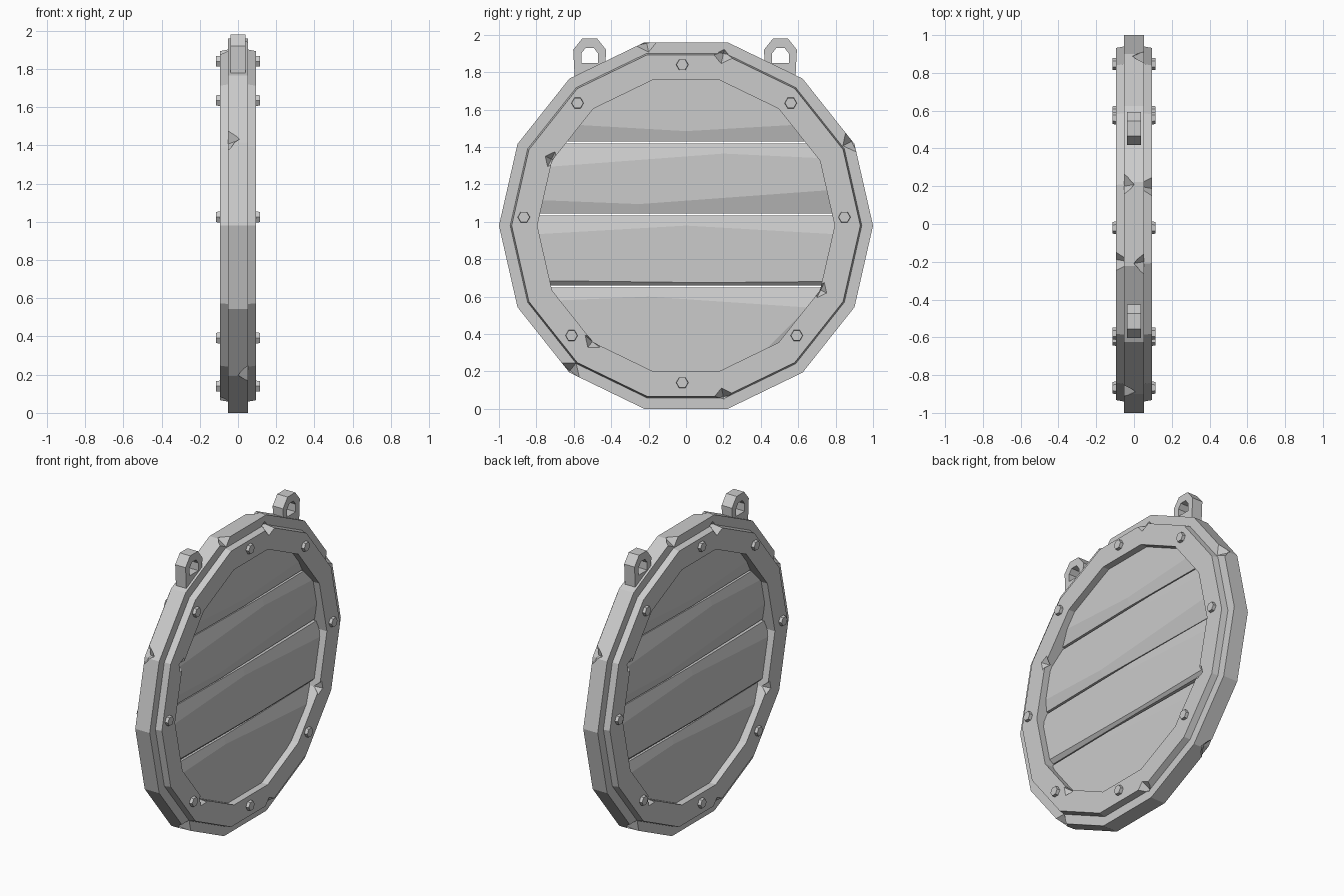
import bpy, bmesh, math
from mathutils import Vector, Matrix

CZ = 0.98      # height of the disc centre
SIDES = 14
SIGNS = (1, -1)

if "Cube" in bpy.data.objects:
    bpy.data.objects.remove(bpy.data.objects["Cube"])

grey = bpy.data.materials.new("plain_grey")
grey.use_nodes = True
grey.diffuse_color = (0.6, 0.6, 0.6, 1)
grey.node_tree.nodes["Principled BSDF"].inputs["Base Color"].default_value = (0.6, 0.6, 0.6, 1)


def finish(bm, name):
    bmesh.ops.recalc_face_normals(bm, faces=bm.faces)
    mesh = bpy.data.meshes.new(name)
    bm.to_mesh(mesh)
    bm.free()
    mesh.materials.append(grey)
    ob = bpy.data.objects.new(name, mesh)
    bpy.context.collection.objects.link(ob)
    return ob


def polar(radius, i, x):
    a = math.tau * i / SIDES
    return Vector((x, radius * math.cos(a), CZ + 1.005 * radius * math.sin(a)))


def cut(bm, point, normal):
    """Slice a convex solid, dropping the side the normal points to."""
    res = bmesh.ops.bisect_plane(bm, geom=bm.verts[:] + bm.edges[:] + bm.faces[:],
                                 plane_co=point, plane_no=normal, clear_outer=True)
    edges = [e for e in res["geom_cut"] if isinstance(e, bmesh.types.BMEdge)]
    if edges:
        bmesh.ops.holes_fill(bm, edges=edges, sides=0)


def shave(bm, a, b, c, outward):
    n = (b - a).cross(c - a).normalized()
    cut(bm, a, n if n.dot(outward) > 0 else -n)


# Frame: stepped section swept round the 14 sides
def build_frame():
    half = [(0.795, 0.095), (0.932, 0.095), (0.94, 0.053), (1.0, 0.053)]
    section = half + [(r, -x) for r, x in reversed(half)]
    bm = bmesh.new()
    rings = [[bm.verts.new(polar(r, i, x)) for r, x in section] for i in range(SIDES)]
    n = len(section)
    for i in range(SIDES):
        a, b = rings[i], rings[(i + 1) % SIDES]
        for j in range(n):
            k = (j + 1) % n
            bm.faces.new((a[j], a[k], b[k], b[j]))
    return finish(bm, "frame")


# Chips knocked out of the frame edges: x, y, z, size
CHIPS = [(0.053, 0.885, 1.43, 0.065), (0.053, -0.62, 0.205, 0.065),
         (0.053, -0.21, 1.955, 0.06), (0.095, 0.2, 1.9, 0.07),
         (0.095, 0.2, 0.065, 0.06), (0.095, -0.5, 0.36, 0.05),
         (0.095, -0.72, 1.335, 0.045), (0.095, 0.72, 0.635, 0.045)]


def chip_frame(frame):
    bm = bmesh.new()
    for s in SIGNS:
        for x, y, z, size in CHIPS:
            turn = Matrix.Rotation(math.atan2(z - CZ, s * y), 4, "X")
            place = Matrix.Translation((s * x, s * y, z))
            shape = Matrix.Diagonal((size, size * 0.8, size, 1))
            bmesh.ops.create_uvsphere(bm, u_segments=4, v_segments=2, radius=1,
                                      matrix=place @ turn @ shape)
    cutter = finish(bm, "chip_cutter")
    cutter.hide_render = True
    mod = frame.modifiers.new("chips", "BOOLEAN")
    mod.operation = "DIFFERENCE"
    mod.solver = "EXACT"
    mod.object = cutter
    bpy.context.view_layer.objects.active = frame
    bpy.ops.object.modifier_apply(modifier=mod.name)
    bpy.data.objects.remove(cutter)


# Planks: the disc sliced into four boards with worn edges
FACE = 0.05
GAPS = [0.655, 1.04, 1.425]


def wear_edge(bm, z, up, depth, ridge):
    """Shallow facets that are widest near the middle of a board edge."""
    for s in SIGNS:
        mid = Vector((s * FACE, s * ridge, z - up * depth))
        low = Vector((s * (FACE - 0.014), s * ridge, z))
        for end in SIGNS:
            tip = Vector((s * FACE, end * 0.85, z - up * 0.006))
            shave(bm, mid, tip, low, Vector((s, 0, up)))


def build_plank(index):
    bm = bmesh.new()
    caps = [[bm.verts.new(polar(0.82, i, x)) for i in range(SIDES)] for x in (FACE, -FACE)]
    for cap in caps:
        bm.faces.new(cap)
    for i in range(SIDES):
        j = (i + 1) % SIDES
        bm.faces.new((caps[0][i], caps[0][j], caps[1][j], caps[1][i]))
    if index > 0:
        z = GAPS[index - 1] + 0.005
        cut(bm, Vector((0, 0, z)), Vector((0, 0, -1)))
        wear_edge(bm, z, -1, (0.015, 0.05, 0.055)[index - 1], (0.1, -0.25, 0)[index - 1])
    if index < 3:
        z = GAPS[index] - 0.005
        cut(bm, Vector((0, 0, z)), Vector((0, 0, 1)))
        wear_edge(bm, z, 1, (0.05, 0.055, 0.055)[index], (-0.2, 0, 0.2)[index])
    if index == 0:
        # broken lower corner
        for s in SIGNS:
            shave(bm, Vector((s * FACE, s * 0.74, 0.63)), Vector((s * FACE, s * 0.3, 0.19)),
                  Vector((s * 0.01, s * 0.63, 0.33)), Vector((s, s, -1)))
    finish(bm, "plank_%d" % (index + 1))


# Bolts: hexagonal heads on both faces
def build_bolts():
    spots = [(-0.02, 1.84), (-0.02, 0.14)]
    spots += [(s * y - 0.01, z) for s in SIGNS for y, z in ((0.57, 1.635), (0.857, 1.025), (0.602, 0.392))]
    for s in SIGNS:
        for k, (y, z) in enumerate(spots):
            bm = bmesh.new()
            place = Matrix.Translation((s * 0.1, y, z)) @ Matrix.Rotation(s * math.pi / 2, 4, "Y")
            bmesh.ops.create_cone(bm, cap_ends=True, segments=6, radius1=0.034, radius2=0.031,
                                  depth=0.03, matrix=place)
            finish(bm, "%s_bolt_%d" % ("left" if s > 0 else "right", k + 1))


# Hanging loops: an angular arch with a sill, given thickness in x
def build_loop(y, name):
    outer = [(-0.08, 1.77), (-0.088, 1.92), (-0.04, 1.98), (0.04, 1.98), (0.088, 1.92), (0.08, 1.77)]
    inner = [(-0.045, 1.85), (-0.045, 1.9), (-0.022, 1.93), (0.022, 1.93), (0.045, 1.9), (0.045, 1.85)]
    bm = bmesh.new()
    n = len(outer)
    sides = []
    for x in (-0.038, 0.038):
        o = [bm.verts.new((x, y + u, z)) for u, z in outer]
        i = [bm.verts.new((x, y + u, z)) for u, z in inner]
        sides.append((o, i))
        for k in range(n):
            m = (k + 1) % n
            bm.faces.new((o[k], o[m], i[m], i[k]))
    for a, b in zip(*sides):
        for k in range(n):
            m = (k + 1) % n
            bm.faces.new((a[k], a[m], b[m], b[k]))
    finish(bm, name)


frame = build_frame()
chip_frame(frame)
for index in range(4):
    build_plank(index)
build_bolts()
build_loop(-0.515, "front_loop")
build_loop(0.505, "back_loop")
